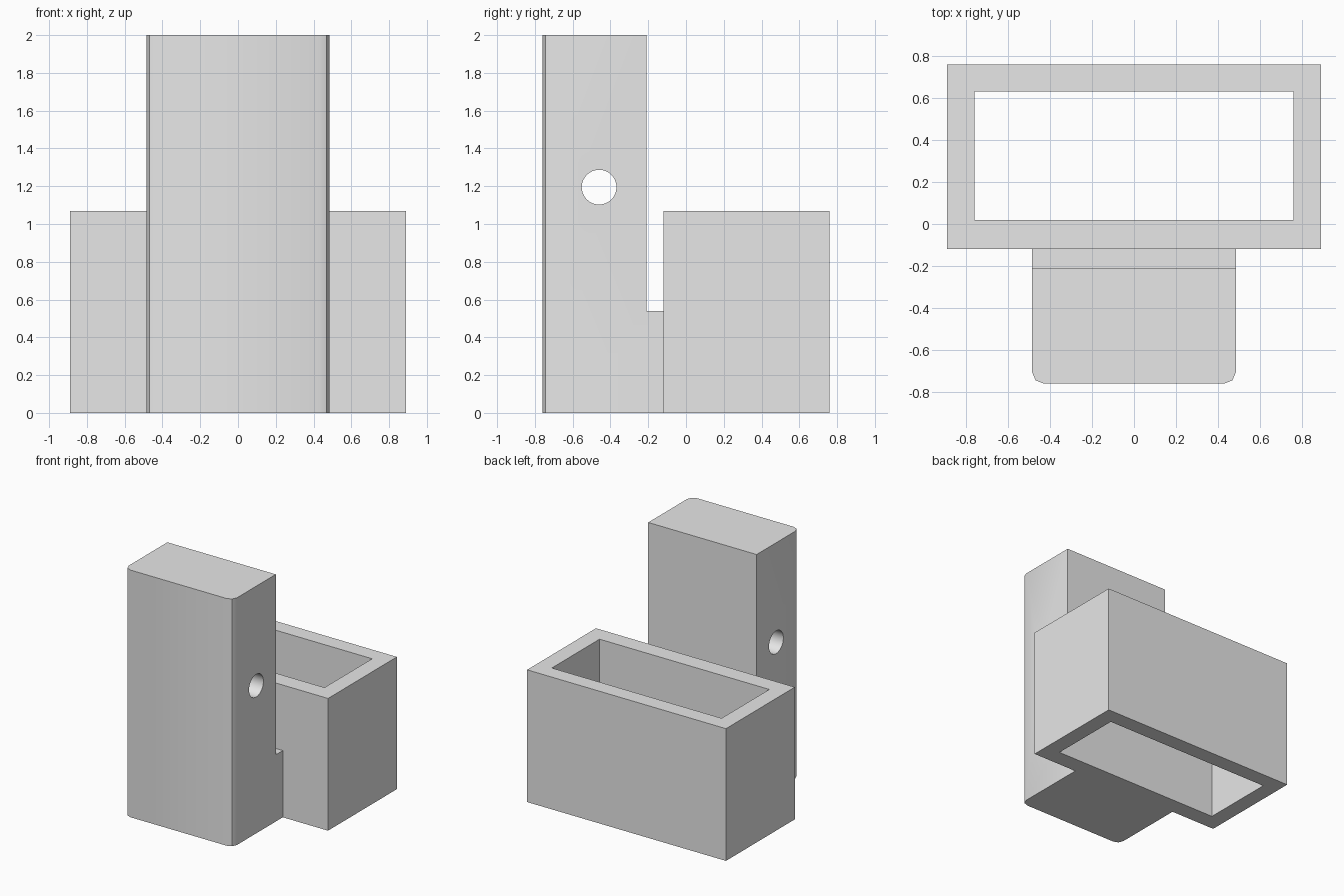
import bpy
import bmesh
from math import pi
from mathutils import Matrix, Vector

if "Cube" in bpy.data.objects:
    bpy.data.objects.remove(bpy.data.objects["Cube"], do_unlink=True)

grey = bpy.data.materials.new("plain grey")
grey.use_nodes = True
grey.diffuse_color = (0.8, 0.8, 0.8, 1)
grey.node_tree.nodes["Principled BSDF"].inputs["Base Color"].default_value = (0.8, 0.8, 0.8, 1)


def make_object(name, bm):
    bmesh.ops.recalc_face_normals(bm, faces=bm.faces)
    mesh = bpy.data.meshes.new(name)
    bm.to_mesh(mesh)
    bm.free()
    mesh.materials.append(grey)
    obj = bpy.data.objects.new(name, mesh)
    bpy.context.collection.objects.link(obj)
    return obj


def extrude(bm, points, offset):
    face = bm.faces.new([bm.verts.new(p) for p in points])
    result = bmesh.ops.extrude_face_region(bm, geom=[face], use_keep_orig=True)
    verts = [g for g in result["geom"] if isinstance(g, bmesh.types.BMVert)]
    bmesh.ops.translate(bm, verts=verts, vec=offset)


def rectangle(x, y0, y1):
    return [(-x, y0), (x, y0), (x, y1), (-x, y1)]


# Upright block with its low connecting foot, as one side profile
half_width, front, back, joint = 0.485, -0.76, -0.21, -0.12
profile = [(front, 0), (joint, 0), (joint, 0.54), (back, 0.54), (back, 2), (front, 2)]
bm = bmesh.new()
extrude(bm, [(-half_width, y, z) for y, z in profile], Vector((2 * half_width, 0, 0)))

# Rounded front vertical corners
corners = [e for e in bm.edges
           if all(abs(v.co.y - front) < 0.001 for v in e.verts)
           and abs(e.verts[0].co.z - e.verts[1].co.z) > 1]
bmesh.ops.bevel(bm, geom=corners, offset=0.055, segments=2, profile=0.5, affect='EDGES')
block = make_object("upright_block", bm)

# Cross hole through the block
bm = bmesh.new()
bmesh.ops.create_cone(bm, cap_ends=True, segments=32, radius1=0.092, radius2=0.092, depth=2,
                      matrix=Matrix.Translation((0, -0.46, 1.195)) @ Matrix.Rotation(pi / 2, 4, 'Y'))
cutter = make_object("hole_cutter", bm)
cutter.hide_render = True
cut = block.modifiers.new("cross_hole", 'BOOLEAN')
cut.operation = 'DIFFERENCE'
cut.solver = 'EXACT'
cut.object = cutter
bpy.ops.object.select_all(action='DESELECT')
bpy.context.view_layer.objects.active = block
block.select_set(True)
bpy.ops.object.modifier_apply(modifier=cut.name)
bpy.data.objects.remove(cutter, do_unlink=True)
bpy.ops.object.shade_smooth_by_angle()

# Open rectangular sleeve behind the block
outer = rectangle(0.89, joint, 0.76)
inner = rectangle(0.76, 0.02, 0.63)
bm = bmesh.new()
rings = [[bm.verts.new((x, y, z)) for x, y in loop]
         for loop, z in ((outer, 0), (outer, 1.07), (inner, 1.07), (inner, 0))]
for k in range(4):
    a, b = rings[k], rings[(k + 1) % 4]
    for i in range(4):
        j = (i + 1) % 4
        bm.faces.new((a[i], a[j], b[j], b[i]))
make_object("rectangular_sleeve", bm)
